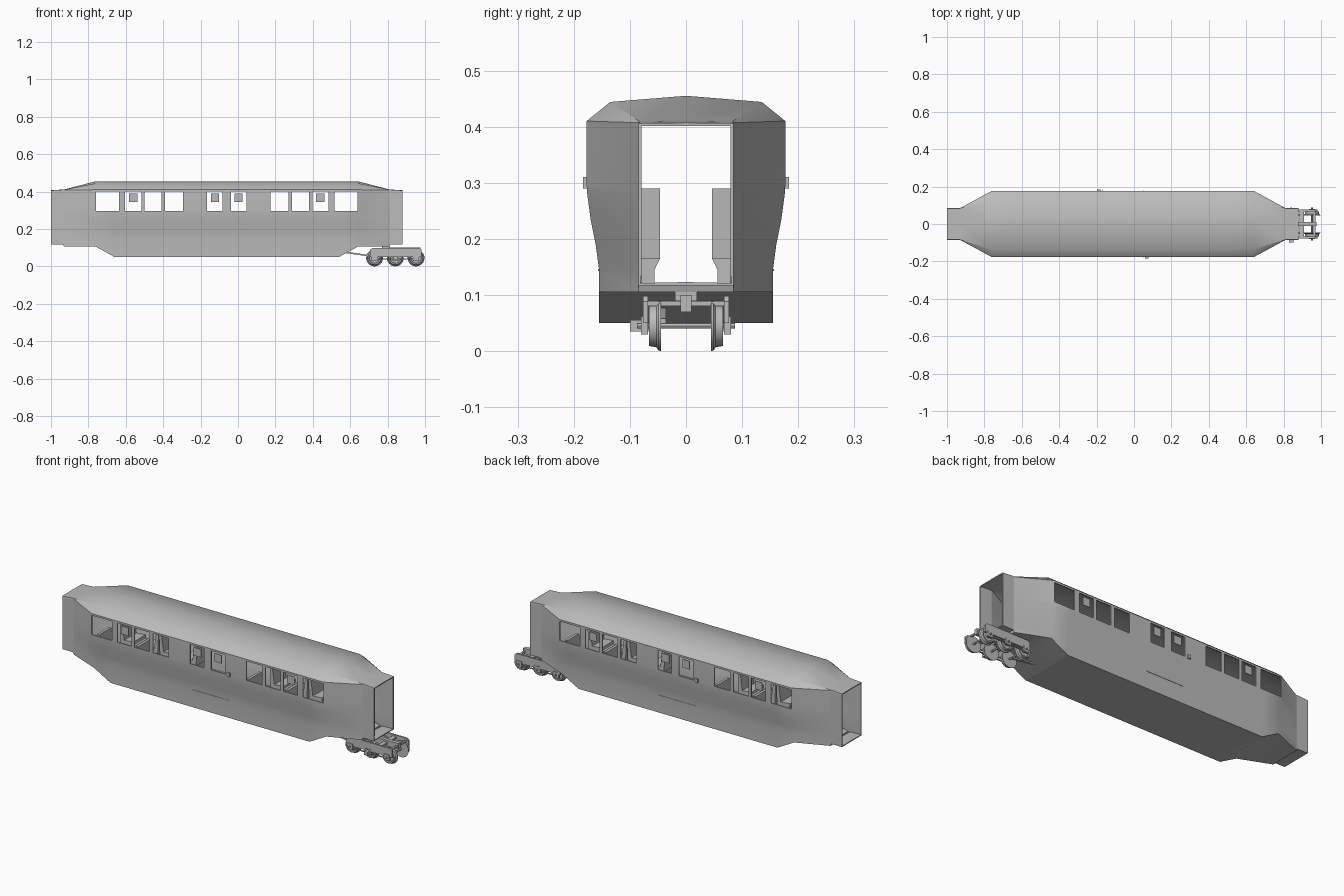
import bpy, bmesh, math

if "Cube" in bpy.data.objects:
    bpy.data.objects.remove(bpy.data.objects["Cube"])

grey = bpy.data.materials.new("plain grey")
grey.diffuse_color = (0.5, 0.5, 0.5, 1)
grey.use_nodes = True
grey.node_tree.nodes["Principled BSDF"].inputs["Base Color"].default_value = grey.diffuse_color
C = -0.06  # middle of the car body along x


def make(name, verts, faces, fix=True):
    me = bpy.data.meshes.new(name)
    me.from_pydata(verts, [], faces)
    if fix:
        bm = bmesh.new()
        bm.from_mesh(me)
        bmesh.ops.remove_doubles(bm, verts=bm.verts, dist=1e-5)
        bmesh.ops.recalc_face_normals(bm, faces=bm.faces)
        bm.to_mesh(me)
        bm.free()
    me.materials.append(grey)
    ob = bpy.data.objects.new(name, me)
    bpy.context.collection.objects.link(ob)
    return ob


def select(ob):
    bpy.ops.object.select_all(action='DESELECT')
    ob.select_set(True)
    bpy.context.view_layer.objects.active = ob


def smooth(ob, angle=35):
    select(ob)
    bpy.ops.object.shade_smooth_by_angle(angle=math.radians(angle))


def prism(name, poly, a, b, axis='y'):
    """Extrude a polygon: (x, z) points along y, or (x, y) points along z."""
    n = len(poly)
    put = (lambda p, t: (p[0], t, p[1])) if axis == 'y' else (lambda p, t: (p[0], p[1], t))
    verts = [put(p, t) for t in (a, b) for p in poly]
    faces = [list(range(n)), list(range(n, 2 * n))]
    faces += [(i, (i + 1) % n, n + (i + 1) % n, n + i) for i in range(n)]
    return make(name, verts, faces)


def box(name, x0, x1, y0, y1, z0, z1):
    return prism(name, [(x0, z0), (x1, z0), (x1, z1), (x0, z1)], y0, y1)


def lathe(name, profile, x, z, n=24):
    """Turn (y, radius) points around an axle parallel to y."""
    verts, faces = [], []
    for y, r in profile:
        for k in range(n):
            t = 2 * math.pi * k / n
            verts.append((x + r * math.cos(t), y, z + r * math.sin(t)))
    for j in range(len(profile) - 1):
        for k in range(n):
            m = (k + 1) % n
            faces.append((j * n + k, j * n + m, (j + 1) * n + m, (j + 1) * n + k))
    faces += [list(range(n)), list(range((len(profile) - 1) * n, len(profile) * n))]
    ob = make(name, verts, faces)
    smooth(ob, 30)
    return ob


# Body shell: cross-section lofted along x, with window faces left out
WALL = [(0.155, 0.145), (0.161, 0.19), (0.170, 0.235), (0.176, 0.28), (0.177, 0.295),
        (0.177, 0.40), (0.177, 0.41)]
BAYS = [(-0.76, -0.635), (-0.603, -0.517), (-0.50, -0.41), (-0.39, -0.295), (-0.165, -0.082)]
WINDOWS = BAYS + [(2 * C - b, 2 * C - a) for a, b in BAYS]


def section(x):
    u = abs(x - C)
    if u <= 0.7001:
        low = 0.05 + 0.055 * max(0, min(1, (u - 0.6) / 0.1))
        half = [(0, low), (0.155, low)] + WALL + [(0.135, 0.444), (0, 0.455)]
    else:
        low = 0.105 if u < 0.871 else 0.117
        top = 0.410 if u < 0.9 else 0.406
        half = [(0, low), (0.085, low)] + [(0.085, min(z, top - 0.003)) for y, z in WALL]
        half += [(0.084, top), (0, top + 0.001)]
    ring = half + [(-y, z) for y, z in half[-2:0:-1]]
    return [(x, y, z) for y, z in ring]


stations = {round(v, 4) for w in WINDOWS for v in w}
stations |= {round(C + s * u, 4) for s in (1, -1) for u in (0.6, 0.7, 0.87, 0.874, 0.94)}
stations = sorted(stations)
rings = [section(x) for x in stations]
n = len(rings[0])
glazed = (6, n - 7)  # strips between window sill and window head
faces = []
for j in range(len(stations) - 1):
    mid = (stations[j] + stations[j + 1]) / 2
    is_window = any(a < mid < b for a, b in WINDOWS)
    for i in range(n):
        if is_window and i in glazed:
            continue
        m = (i + 1) % n
        faces.append((j * n + i, j * n + m, (j + 1) * n + m, (j + 1) * n + i))
body = make("car_body", [v for r in rings for v in r], faces, fix=False)
mod = body.modifiers.new("wall thickness", 'SOLIDIFY')
mod.thickness = 0.006
mod.offset = -1
select(body)
bpy.ops.object.modifier_apply(modifier=mod.name)
smooth(body)

# Interior floor
plan = [(C + s * u, t * y) for s, t, u, y in
        ((-1, -1, 0.86, 0.08), (-1, -1, 0.7, 0.145), (1, -1, 0.7, 0.145), (1, -1, 0.86, 0.08),
         (1, 1, 0.86, 0.08), (1, 1, 0.7, 0.145), (-1, 1, 0.7, 0.145), (-1, 1, 0.86, 0.08))]
prism("floor", plan, 0.112, 0.119, 'z')

# Window plates
for x in (-0.56, -0.1225, 0.0025, 0.44):
    for s in (1, -1):
        box("window_plate", x - 0.022, x + 0.022, s * 0.172, s * 0.175, 0.345, 0.39)

# Door outline and handle, the far side turned half round
for s in (1, -1):
    X = lambda x: C + s * (x - C)
    line = WALL[:]
    for x in (-0.172, 0.047):
        verts = [(X(x + d), -s * (y + 0.001), z) for y, z in line for d in (0, 0.003)]
        make("door_edge", verts, [(2 * i, 2 * i + 1, 2 * i + 3, 2 * i + 2) for i in range(len(line) - 1)])
    box("door_sill", X(-0.172), X(0.05), -s * 0.153, -s * 0.157, 0.143, 0.146)
    box("door_handle", X(0.06), X(0.078), -s * 0.175, -s * 0.184, 0.29, 0.31)

# Seats: facing bays on both sides of the aisle
for x, d in ((-0.74, 1), (-0.517, -1), (-0.503, 1), (-0.285, -1)):
    for xs, ds in ((x, d), (2 * C - x, -d)):
        shape = [(0, 0.165), (0.075, 0.165), (0.078, 0.195), (0.022, 0.19), (0.008, 0.29), (-0.006, 0.29)]
        for s in (1, -1):
            prism("seat", [(xs + ds * px, pz) for px, pz in shape], s * 0.046, s * 0.15)
            verts = [(xs + ds * px, s * y, z) for z, yi in ((0.119, 0.056), (0.145, 0.056), (0.166, 0.046))
                     for px, y in ((0.01, yi), (0.06, yi), (0.06, 0.148), (0.01, 0.148))]
            quads = [(4 * k + i, 4 * k + (i + 1) % 4, 4 * k + 4 + (i + 1) % 4, 4 * k + 4 + i)
                     for k in (0, 1) for i in range(4)]
            make("seat_base", verts, quads + [(0, 1, 2, 3), (8, 9, 10, 11)])

# Bogie wheels and axles
AXLES = (0.73, 0.841, 0.952)
for x in AXLES:
    lathe("axle", [(-0.087, 0.005), (0.087, 0.005)], x, 0.045, 12)
    for s in (1, -1):
        lathe("wheel", [(s * 0.045, 0.045), (s * 0.049, 0.044), (s * 0.053, 0.038), (s * 0.066, 0.036),
                        (s * 0.066, 0.029), (s * 0.06, 0.027), (s * 0.06, 0.012), (s * 0.067, 0.01)], x, 0.045)

# Bogie frame
frame = [(0.705, 0.05), (0.705, 0.088), (0.718, 0.098), (0.97, 0.098), (0.981, 0.088), (0.981, 0.05)]
for s in (1, -1):
    prism("bogie_side_frame", frame, s * 0.068, s * 0.077)
    box("bogie_tie_bar", 0.73, 0.952, s * 0.07, s * 0.076, 0.036, 0.041)
    for x in AXLES:
        box("axle_box", x - 0.016, x + 0.016, s * 0.068, s * 0.08, 0.03, 0.062)
for x in (0.785, 0.896):
    box("bogie_cross_beam", x - 0.012, x + 0.012, -0.07, 0.07, 0.08, 0.09)
box("bogie_end_beam", 0.96, 0.97, -0.07, 0.07, 0.08, 0.088)
box("bogie_centre_beam", 0.785, 0.975, -0.01, 0.01, 0.07, 0.1)
box("pivot_block", 0.77, 0.81, -0.02, 0.02, 0.085, 0.112)
box("axle_generator", 0.83, 0.852, -0.1, -0.08, 0.035, 0.055)

# Drive rod from the underbody to the bogie
prism("drive_rod", [(0.575, 0.079), (0.575, 0.071), (0.72, 0.05), (0.72, 0.058)], -0.048, -0.036)
